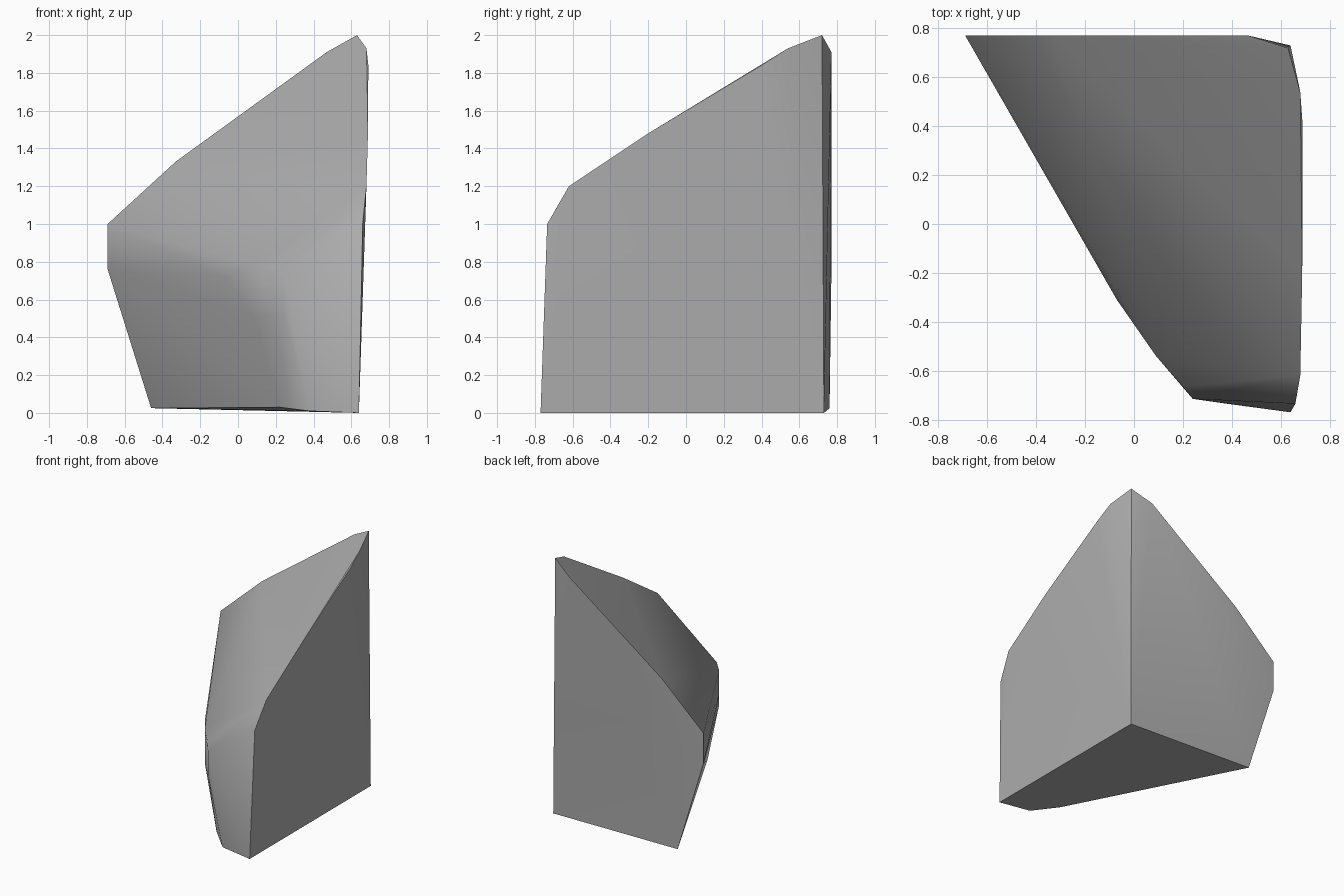
import bpy, bmesh

cube = bpy.data.objects.get("Cube")
if cube:
    bpy.data.objects.remove(cube)

# Stone colour
stone = bpy.data.materials.new("stone_grey")
stone.use_nodes = True
GREY = (0.42, 0.42, 0.42, 1)
stone.diffuse_color = GREY
stone.node_tree.nodes["Principled BSDF"].inputs["Base Color"].default_value = GREY

# Corner rings of the faceted shard
base = [(.64, -.77, 0), (.64, .73, 0), (-.46, .76, .025),
        (.22, -.58, .03), (.38, -.735, .01)]
back_rim = [(-.69, .77, .76), (-.69, .77, 1), (-.33, .77, 1.33),
            (.47, .77, 1.91), (.63, .72, 2)]
side_rim = [(.68, .54, 1.93), (.69, .4, 1.84), (.688, -.2, 1.48),
            (.68, -.62, 1.2), (.66, -.735, 1)]
nose = [(.24, -.715, .72), (.24, -.712, .52), (.2, -.665, .77),
        (.09, -.54, .78), (.09, -.535, .5), (-.07, -.31, .72)]

# Wrap the corners into one closed rock
bm = bmesh.new()
for point in base + back_rim + side_rim + nose:
    bm.verts.new(point)
hull = bmesh.ops.convex_hull(bm, input=bm.verts)
loose = [v for v in bm.verts if not v.link_faces]
bmesh.ops.delete(bm, geom=loose, context='VERTS')
bmesh.ops.recalc_face_normals(bm, faces=bm.faces)

mesh = bpy.data.meshes.new("rock_shard")
bm.to_mesh(mesh)
bm.free()
mesh.materials.append(stone)
rock = bpy.data.objects.new("rock_shard", mesh)
bpy.context.collection.objects.link(rock)

# Soft facets on the front, crisp edges round the broken back
bpy.context.view_layer.objects.active = rock
rock.select_set(True)
bpy.ops.object.shade_smooth_by_angle(angle=0.9)
